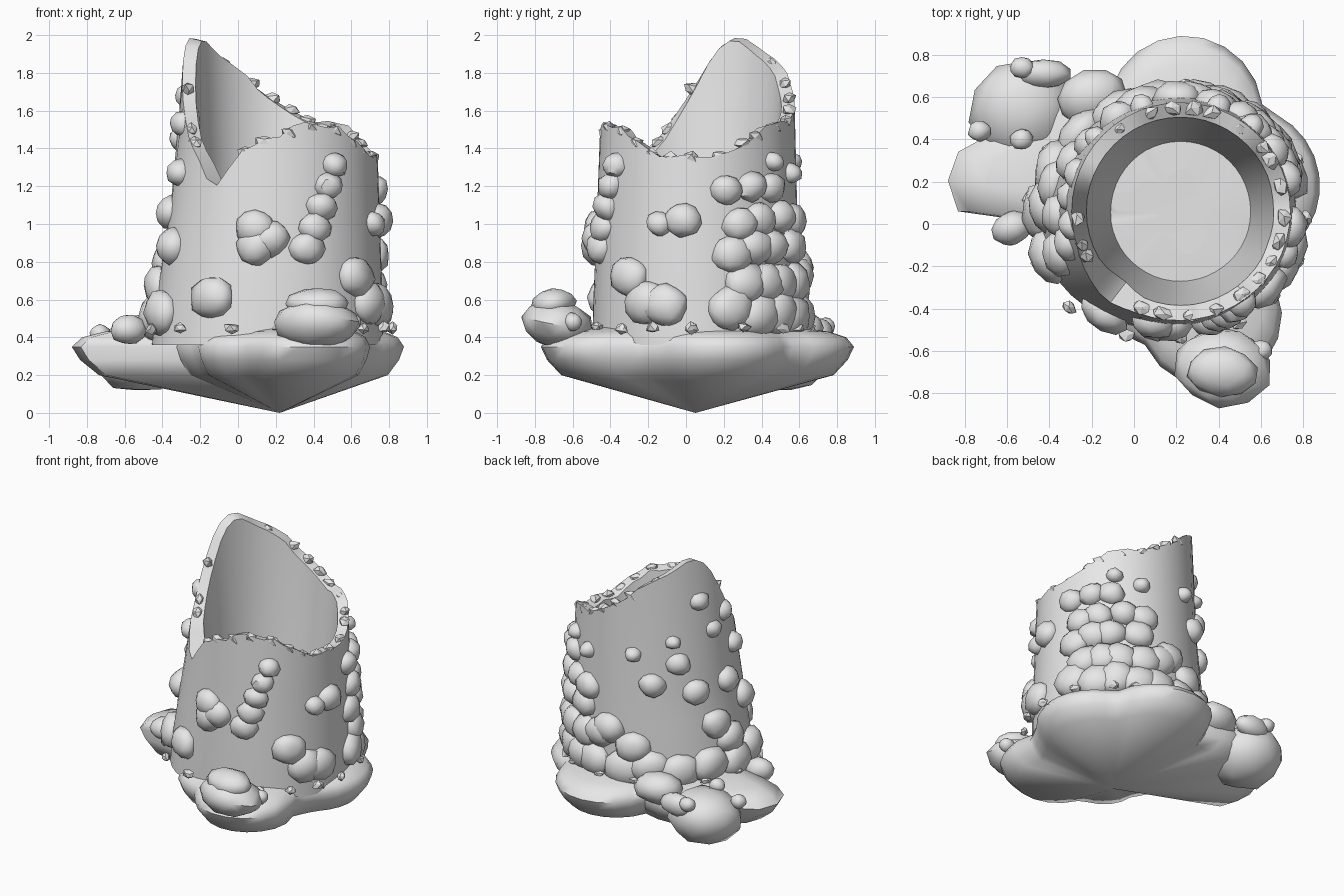
import bpy, bmesh, math, random
from mathutils import Vector, Matrix

if "Cube" in bpy.data.objects:
    bpy.data.objects.remove(bpy.data.objects["Cube"])

random.seed(4)
CX, CY = 0.22, 0.06
FLOOR = 0.44
stone = bpy.data.materials.new("pale grey stone")
stone.diffuse_color = (0.8, 0.8, 0.8, 1)
stone.use_nodes = True
stone.node_tree.nodes["Principled BSDF"].inputs["Base Color"].default_value = stone.diffuse_color


def finish(name, bm, angle):
    bmesh.ops.recalc_face_normals(bm, faces=bm.faces)
    me = bpy.data.meshes.new(name)
    bm.to_mesh(me)
    bm.free()
    me.materials.append(stone)
    ob = bpy.data.objects.new(name, me)
    bpy.context.collection.objects.link(ob)
    bpy.ops.object.select_all(action='DESELECT')
    ob.select_set(True)
    bpy.context.view_layer.objects.active = ob
    bpy.ops.object.shade_smooth_by_angle(angle=math.radians(angle))


def loft(bm, rings):
    loops = [[bm.verts.new(p) for p in r] for r in rings]
    for a, b in zip(loops, loops[1:]):
        n = len(a)
        for i in range(n):
            bm.faces.new((a[i], a[(i + 1) % n], b[(i + 1) % n], b[i]))
    return loops


def fan(bm, loop, p):
    c = bm.verts.new(p)
    for i in range(len(loop)):
        bm.faces.new((loop[i], loop[(i + 1) % len(loop)], c))


def add_rock(bm, pos, size, ang=0, jitter=0.08, sub=2):
    # size = radial, sideways, vertical half sizes
    m = (Matrix.Translation(pos) @ Matrix.Rotation(ang, 4, 'Z')
         @ Matrix.Rotation(random.uniform(-0.25, 0.25), 4, 'X')
         @ Matrix.Diagonal((*size, 1)))
    for v in bmesh.ops.create_icosphere(bm, subdivisions=sub, radius=1)['verts']:
        v.co = m @ (v.co * random.uniform(1 - jitter, 1 + jitter))


def polar(deg, r, z):
    a = math.radians(deg)
    return Vector((CX + r * math.cos(a), CY + r * math.sin(a), z))


# Broken wall top: height by angle round the tower
RIM = [(0, 1.37), (15, 1.38), (45, 1.51), (75, 1.57), (120, 1.83), (152, 1.99), (162, 1.98),
       (180, 1.77), (200, 1.48), (232, 1.20), (250, 1.42), (285, 1.53), (305, 1.52),
       (335, 1.36), (360, 1.37)]


def rim(deg):
    deg %= 360
    for (a, za), (b, zb) in zip(RIM, RIM[1:]):
        if a <= deg <= b:
            return za + (zb - za) * (deg - a) / (b - a)


def radius(deg, z):
    # wall flares towards its foot, most on the left
    t = max(0, min(1, (1.5 - z) / 1.05))
    lean = max(0, math.cos(math.radians(deg - 190))) ** 2
    return 0.515 + t * (0.035 + 0.13 * lean)


def inner(z):
    return 0.33 + 0.115 * min(1, (z - FLOOR) / 0.95)


# Tower wall with sloping inside and floor
angs = [i * 7.5 for i in range(48)]
top = [rim(a) + (random.uniform(-0.025, 0.015) if rim(a) < 1.9 else 0) for a in angs]
rings = [[polar(a, radius(a, z), z) for a in angs] for z in (0.36, 0.6, 0.85, 1.1)]
rings.append([polar(a, radius(a, z), z) for a, z in zip(angs, top)])
rings.append([polar(a, inner(z), z - 0.015) for a, z in zip(angs, top)])
rings += [[polar(a, inner(z), z) for a in angs] for z in (0.9, FLOOR)]
bm = bmesh.new()
fan(bm, loft(bm, rings)[-1], (CX, CY, FLOOR - 0.01))
finish("tower_wall", bm, 40)

# Lobed rock base: outline is the reach of overlapping round lobes (x, y, radius)
LOBES = [(.5, .18, .38), (.24, .52, .37), (.36, -.43, .34), (.02, -.3, .24),
         (-.65, .2, .23), (-.3, .35, .32)]


def reach(deg):
    d = Vector((math.cos(math.radians(deg)), math.sin(math.radians(deg))))
    best = 0.55
    for x, y, r in LOBES:
        c = Vector((x - CX, y - CY))
        h = r * r - (c.length_squared - c.dot(d) ** 2)
        if h > 0:
            best = max(best, c.dot(d) + math.sqrt(h))
    return best


SECTION = [(.87, .2), (.96, .28), (1, .35), (.95, .40), (.84, .43), (.6, .46)]
bm = bmesh.new()
loops = loft(bm, [[polar(a, reach(a) * s, z) for a in angs] for s, z in SECTION])
fan(bm, loops[0], (CX, 0.05, 0))
fan(bm, loops[-1], (CX, CY, 0.42))
finish("rock_base", bm, 60)

# Stones bulging from the wall, larger towards the foot
bm = bmesh.new()


def wall_stone(deg, z, k=1.0):
    w = (0.15 - 0.065 * min(1, max(0, (z - 0.5) / 0.9))) * k
    add_rock(bm, polar(deg, radius(deg, z) - 0.005, z), (0.06 + 0.2 * w, w, w * 0.9), math.radians(deg))


for i in range(5):                      # leaning stack on the front
    wall_stone(286 + 4.5 * i, 0.87 + 0.11 * i, 0.8)
for row in range(5):                    # heap on the back right
    for col in range(5 - row // 2):
        wall_stone(20 + 15 * col + 6 * (row % 2) + random.uniform(-3, 3),
                   0.53 + 0.165 * row + random.uniform(-.03, .03), 0.9)
for i in range(6):                      # ring of stones round the left and back foot
    wall_stone(104 + 19 * i, 0.5 + 0.03 * (i % 2), 0.95)
SINGLE = [(256, .98), (257, .88), (264, .92), (233, .61), (318, .72), (330, .58), (352, 1.02),
          (341, .57), (92, .77), (111, .66), (124, 1.12), (143, 1.26), (155, 1.05), (160, 1.68),
          (172, 1.45), (187, 1.53), (196, 1.27), (182, 1.06), (178, .67), (200, .88), (168, .80)]
for a, z in SINGLE:
    wall_stone(a, z, 0.9)
for a, z in ((338, 1.0), (110, 1.33), (139, 1.42), (50, 1.33), (70, 1.27)):
    wall_stone(a, z, 0.65)
finish("wall_stones", bm, 45)

# Boulders resting on the base
bm = bmesh.new()
add_rock(bm, (-.53, .53, .30), (.25, .25, .19), .5, 0.05)
add_rock(bm, (.42, -.68, .47), (.23, .19, .13), -.1, 0.05)
add_rock(bm, (.42, -.70, .58), (.17, .12, .08), -.1, 0.05)
add_rock(bm, (-.43, .71, .42), (.13, .07, .08), 0, 0.05)
add_rock(bm, (-.58, -.02, .44), (.10, .08, .08), .3, 0.05)
add_rock(bm, (-.20, .60, .44), (.17, .13, .11), .3, 0.05)
for p in ((-.53, .40, .47), (-.73, .44, .42), (-.53, .74, .46), (.60, -.60, .48)):
    add_rock(bm, p, (.055, .05, .05))
finish("base_boulders", bm, 45)

# Small angular chips along the broken rim and scattered round the wall foot
bm = bmesh.new()
for i in range(26):
    a = i * 360 / 26 + random.uniform(-4, 4)
    if not (140 < a < 178 or 205 < a < 242):
        add_rock(bm, polar(a, 0.49, rim(a) - 0.02), (.035, .05, .035), math.radians(a), 0.25, 1)
for i in range(16):
    a = i * 22.5 + random.uniform(-6, 6)
    add_rock(bm, polar(a, radius(a, .46) + 0.05, .45), (.03, .04, .03), math.radians(a), 0.3, 1)
finish("rubble_chips", bm, 20)
